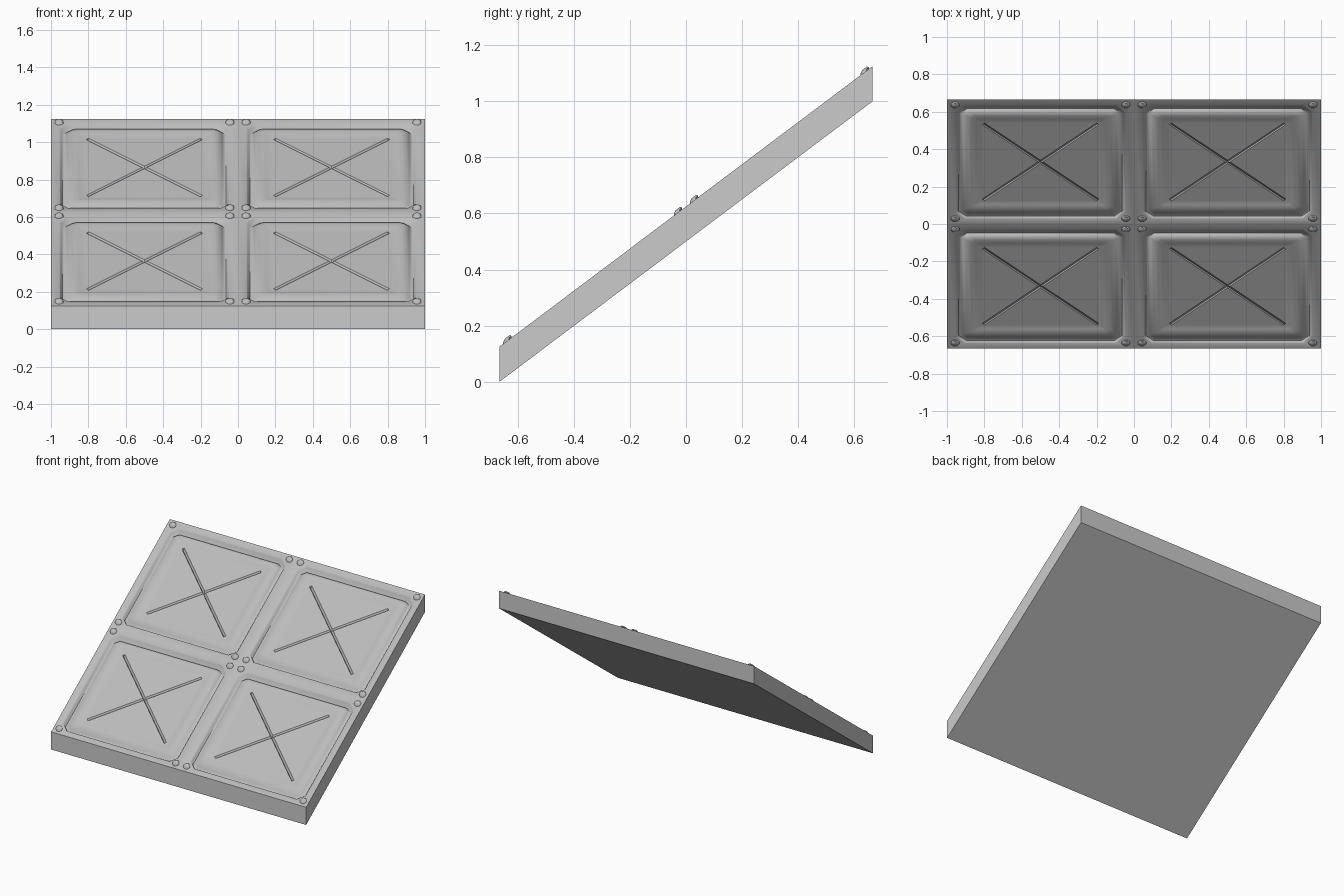
import bpy, bmesh, math

if "Cube" in bpy.data.objects:
    bpy.data.objects.remove(bpy.data.objects["Cube"])

SLOPE = 1.0 / 1.33
DEPTH = 0.665   # y scale of the square tiles


def place(x, y, h):
    # map flat panel coordinates onto the sloping top surface
    Y = y * DEPTH
    return (x, Y, 0.625 + SLOPE * Y + h)


def grey(name, v):
    m = bpy.data.materials.new(name)
    m.diffuse_color = (v, v, v, 1)
    m.use_nodes = True
    m.node_tree.nodes["Principled BSDF"].inputs["Base Color"].default_value = m.diffuse_color
    return m


TOP, SIDE = grey("dark_grey", 0.5), grey("mid_grey", 0.69)


def finish(bm, name, smooth=None):
    bmesh.ops.recalc_face_normals(bm, faces=bm.faces)
    me = bpy.data.meshes.new(name)
    bm.to_mesh(me)
    bm.free()
    me.materials.append(TOP)
    me.materials.append(SIDE)
    ob = bpy.data.objects.new(name, me)
    bpy.context.collection.objects.link(ob)
    bpy.context.view_layer.objects.active = ob
    ob.select_set(True)
    if smooth:
        bpy.ops.object.shade_smooth_by_angle(angle=math.radians(smooth))
    ob.select_set(False)
    return ob


def octagon(cx, cy, half, cut, h):
    a, b = half, half - cut
    pts = [(a, -b), (a, b), (b, a), (-b, a), (-a, b), (-a, -b), (-b, -a), (b, -a)]
    return [place(cx + x, cy + y, h) for x, y in pts]


def loft(bm, loops, cap=True):
    rings = [[bm.verts.new(p) for p in lp] for lp in loops]
    for r, s in zip(rings, rings[1:]):
        n = len(r)
        for i in range(n):
            bm.faces.new((r[i], r[(i + 1) % n], s[(i + 1) % n], s[i]))
    if cap:
        bm.faces.new(rings[-1])


CENTRES = [(x, y) for x in (-0.5, 0.5) for y in (-0.5, 0.5)]

# tile section from rim to centre: half width, corner cut, height
PROFILE = [(0.5, 0, 0), (0.456, 0.05, 0), (0.447, 0.05, -0.01),
           (0.437, 0.042, -0.03), (0.428, 0.035, -0.031), (0.415, 0.03, -0.016),
           (0.395, 0.024, -0.003), (0.37, 0.018, 0.0), (0.345, 0.012, -0.006),
           (0.325, 0.008, -0.010)]

# sloping slab with four recessed cushion tiles
bm = bmesh.new()
for cx, cy in CENTRES:
    loft(bm, [octagon(cx, cy, *p) for p in PROFILE])
bmesh.ops.remove_doubles(bm, verts=bm.verts, dist=1e-5)
rim = [e for e in bm.edges if e.is_boundary]
top_faces = set(bm.faces)
ext = bmesh.ops.extrude_edge_only(bm, edges=rim)["geom"]
bmesh.ops.translate(bm, vec=(0, 0, -0.125),
                    verts=[g for g in ext if isinstance(g, bmesh.types.BMVert)])
bmesh.ops.contextual_create(bm, geom=[g for g in ext if isinstance(g, bmesh.types.BMEdge)])
for f in bm.faces:
    f.material_index = 0 if f in top_faces else 1
slab = finish(bm, "sloped_panel", 50)

# crossed V grooves in every tile
for sign in (1, -1):
    bm = bmesh.new()
    for cx, cy in CENTRES:
        w, top, low = 0.016, 0.004, -0.026
        ends = []
        for t in (-0.305, 0.305):
            x, y = cx + t, cy + t * sign
            ox, oy = -w * sign * 0.75, w * 0.75
            ends.append([place(x + ox, y + oy, top), place(x - ox, y - oy, top),
                         place(x, y, low)])
        loft(bm, ends)
        bm.verts.ensure_lookup_table()
        bm.faces.new(bm.verts[-6:-3])
    cutter = finish(bm, "groove_cutter")
    cutter.hide_render = True
    cutter.hide_set(True)
    mod = slab.modifiers.new("groove", 'BOOLEAN')
    mod.operation = 'DIFFERENCE'
    mod.solver = 'EXACT'
    mod.object = cutter

# bolts at the corners of each tile
bm = bmesh.new()
for cx, cy in CENTRES:
    for sx in (-1, 1):
        for sy in (-1, 1):
            x, y = cx + sx * 0.457, cy + sy * 0.457
            loops = []
            for r, h in ((0.025, -0.004), (0.024, 0.006), (0.014, 0.014)):
                loops.append([place(x + r * math.cos(k * math.pi / 4 + 0.39),
                                    y + r * math.sin(k * math.pi / 4 + 0.39), h)
                              for k in range(8)])
            loft(bm, loops)
finish(bm, "bolts", 50)
